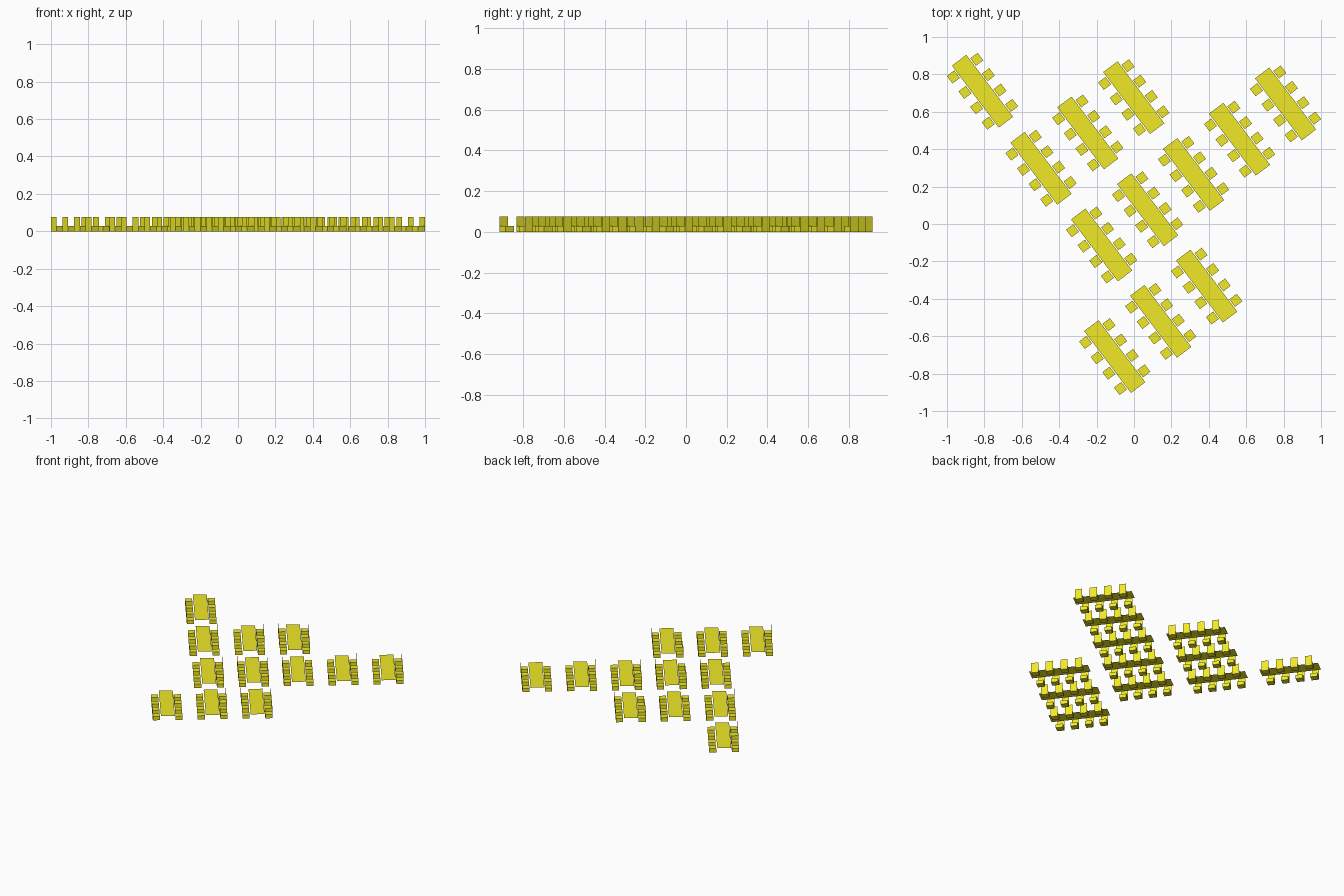
import bpy, bmesh, math
from mathutils import Matrix, Vector

if "Cube" in bpy.data.objects:
    bpy.data.objects.remove(bpy.data.objects["Cube"])

ANGLE = math.atan2(-0.798, 0.603)      # long direction of every table
TABLE_L, TABLE_W, TABLE_Z = 0.415, 0.096, 0.045
SEAT_W, SEAT_IN, SEAT_OUT, SEAT_H, BACK_H = 0.05, 0.054, 0.103, 0.028, 0.077

yellow = bpy.data.materials.new("yellow")
yellow.diffuse_color = (0.87, 0.81, 0.02, 1)
yellow.use_nodes = True
yellow.node_tree.nodes["Principled BSDF"].inputs["Base Color"].default_value = yellow.diffuse_color


def finish(bm, name):
    mesh = bpy.data.meshes.new(name)
    bm.to_mesh(mesh)
    bm.free()
    mesh.materials.append(yellow)
    return mesh


# thin sheet table top
def tabletop_mesh():
    bm = bmesh.new()
    bmesh.ops.create_grid(bm, x_segments=1, y_segments=1, size=0.5,
                          matrix=Matrix.Translation((0, 0, TABLE_Z)) @ Matrix.Diagonal((TABLE_L, TABLE_W, 1, 1)))
    return finish(bm, "tabletop")


# block seat with a sheet backrest rising from its outer edge
def chair_mesh():
    bm = bmesh.new()
    depth = SEAT_OUT - SEAT_IN
    bmesh.ops.create_cube(bm, size=1, matrix=Matrix.Translation((0, SEAT_IN + depth / 2, SEAT_H / 2))
                          @ Matrix.Diagonal((SEAT_W, depth, SEAT_H, 1)))
    h = SEAT_W / 2
    pts = [(h, SEAT_H), (-h, SEAT_H), (-h, BACK_H), (h, BACK_H)]
    bm.faces.new([bm.verts.new((x, SEAT_OUT, z)) for x, z in pts])
    return finish(bm, "chair")


def place(mesh, name, matrix):
    ob = bpy.data.objects.new(name, mesh)
    bpy.context.collection.objects.link(ob)
    ob.matrix_world = matrix


# table centres: diagonal rows plus two single tables
step = Vector((0.2458, 0.1885))
rows = [((-0.173, -0.112), 5), ((-0.247, 0.487), 2), ((-0.103, -0.709), 3)]
centres = [Vector(start) + step * i for start, n in rows for i in range(n)]
centres += [Vector((-0.81, 0.71)), Vector((-0.497, 0.298))]

top, chair = tabletop_mesh(), chair_mesh()
for c in centres:
    base = Matrix.Translation((c.x, c.y, 0)) @ Matrix.Rotation(ANGLE, 4, 'Z')
    place(top, "tabletop", base)
    for side in (0, math.pi):
        for i in range(4):
            place(chair, "chair", base @ Matrix.Rotation(side, 4, 'Z')
                  @ Matrix.Translation(((i - 1.5) * 0.103, 0, 0)))
